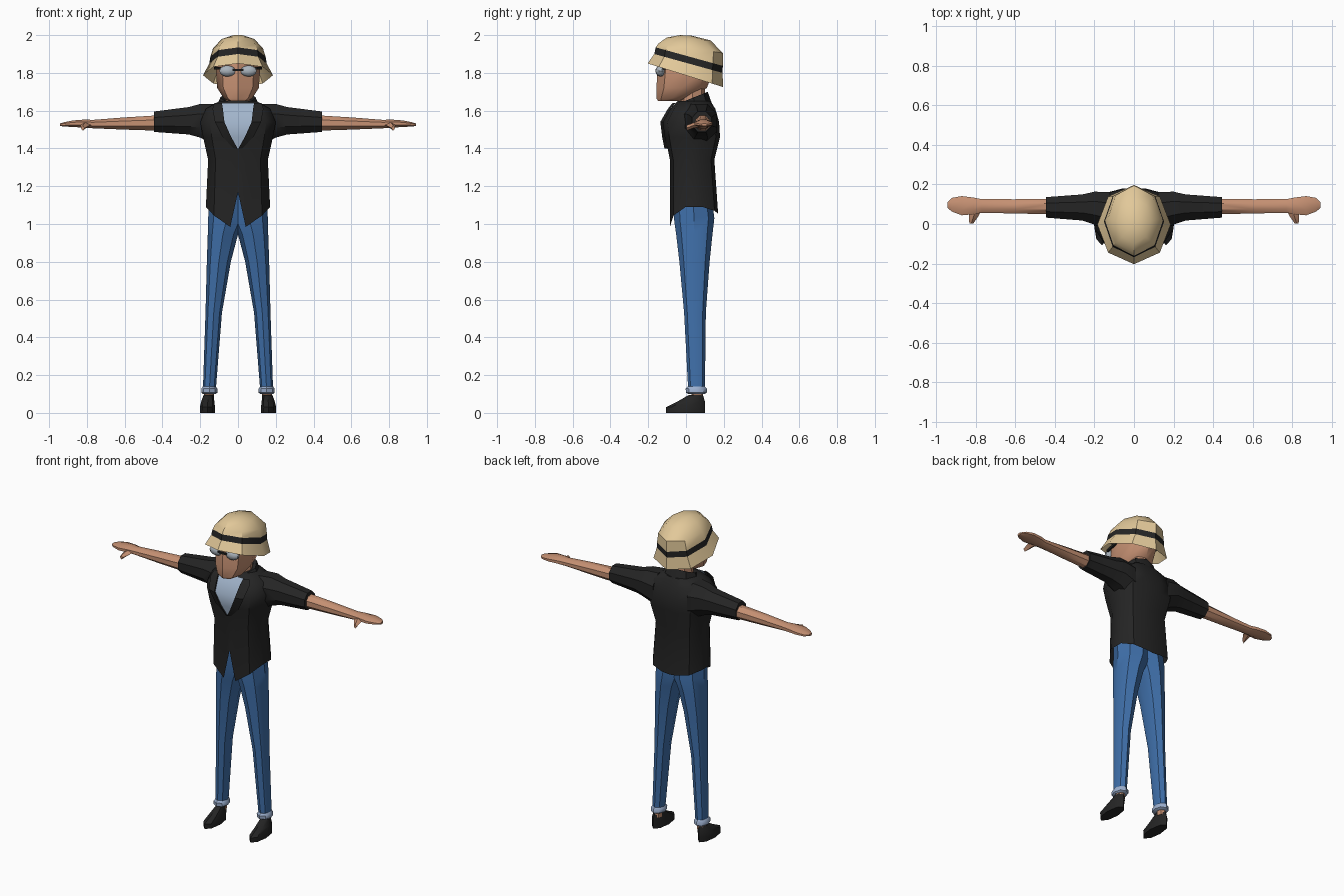
import bpy, bmesh, math
from mathutils import Vector

if "Cube" in bpy.data.objects:
    bpy.data.objects.remove(bpy.data.objects["Cube"])


def material(name, rgb):
    m = bpy.data.materials.new(name)
    m.diffuse_color = (*rgb, 1)
    m.use_nodes = True
    m.node_tree.nodes["Principled BSDF"].inputs["Base Color"].default_value = m.diffuse_color
    return m


SKIN = material("skin", (0.56, 0.28, 0.17))
STRAW = material("straw", (0.76, 0.58, 0.32))
BLACK = material("black", (0.018, 0.018, 0.018))
DENIM = material("denim", (0.05, 0.16, 0.40))
CUFF = material("cuff", (0.33, 0.43, 0.62))
SHIRT = material("shirt", (0.36, 0.46, 0.60))
LENS = material("lens", (0.40, 0.45, 0.50))


def finish(name, bm, mat, mirror=False, angle=40):
    bmesh.ops.recalc_face_normals(bm, faces=bm.faces)
    me = bpy.data.meshes.new(name)
    bm.to_mesh(me)
    bm.free()
    me.materials.append(mat)
    me.shade_smooth()
    me.set_sharp_from_angle(angle=math.radians(angle))
    ob = bpy.data.objects.new(name, me)
    bpy.context.collection.objects.link(ob)
    if mirror:
        ob.modifiers.new("mirror", 'MIRROR').use_mirror_merge = False
    return ob


def loft(name, rings, mat, caps=(True, True), closed=True, **kw):
    bm = bmesh.new()
    vs = [[bm.verts.new(p) for p in r] for r in rings]
    n = len(vs[0])
    for a, b in zip(vs, vs[1:]):
        for i in range(n if closed else n - 1):
            j = (i + 1) % n
            bm.faces.new((a[i], a[j], b[j], b[i]))
    if caps[0]:
        bm.faces.new(vs[0])
    if caps[1]:
        bm.faces.new(vs[-1])
    return finish(name, bm, mat, **kw)


def tilted(cx, rx, yf, zf, yb, zb, n=8):
    """Oval running from a front point to a back point, so it may tilt."""
    return [Vector((cx + rx * math.sin(t), (yf + yb) / 2 - (yb - yf) / 2 * math.cos(t),
                    (zf + zb) / 2 - (zb - zf) / 2 * math.cos(t)))
            for t in (2 * math.pi * i / n for i in range(n))]


def flat(z, x0, x1, yf, yb, n=8):
    return tilted((x0 + x1) / 2, (x1 - x0) / 2, yf, z, yb, z, n)


def across(x, y0, y1, z0, z1, n=8):
    """Oval facing sideways, for arms."""
    return [Vector((x, (y0 + y1) / 2 + (y1 - y0) / 2 * math.cos(t),
                    (z0 + z1) / 2 + (z1 - z0) / 2 * math.sin(t)))
            for t in (2 * math.pi * (i + 0.5) / n for i in range(n))]


# Bucket hat, tilted down at the back
brim = tilted(0, 0.185, -0.203, 1.85, 0.197, 1.725)
band0 = tilted(0, 0.152, -0.168, 1.90, 0.193, 1.80)
band1 = tilted(0, 0.146, -0.16, 1.935, 0.195, 1.837)
upper = tilted(0, 0.132, -0.145, 1.957, 0.195, 1.905)
crown = tilted(0, 0.085, -0.10, 1.988, 0.13, 1.972)
top = tilted(0, 0.03, -0.03, 2.0, 0.03, 1.997)
loft("hat_brim", [brim, band0], STRAW, caps=(False, False))
loft("hat_band", [band0, band1], BLACK, caps=(False, False))
loft("hat_crown", [band1, upper, crown, top], STRAW, caps=(False, True))

# Head and neck
loft("head", [flat(z, -r, r, a, b) for z, r, a, b in (
    (1.65, 0.05, -0.148, -0.03), (1.665, 0.075, -0.156, 0.01), (1.72, 0.11, -0.156, 0.11),
    (1.82, 0.118, -0.152, 0.15), (1.90, 0.11, -0.13, 0.15))], SKIN)
loft("neck", [flat(1.58, -0.068, 0.068, -0.03, 0.10), flat(1.76, -0.062, 0.062, -0.03, 0.10)], SKIN)

# Sunglasses
bm = bmesh.new()
bmesh.ops.create_uvsphere(bm, u_segments=10, v_segments=6, radius=1)
bmesh.ops.scale(bm, vec=(0.045, 0.026, 0.03), verts=bm.verts)
bmesh.ops.translate(bm, vec=(0.056, -0.136, 1.81), verts=bm.verts)
finish("sunglass_lens", bm, LENS, mirror=True)
loft("sunglass_bridge", [across(x, -0.164, -0.148, 1.808, 1.822, 4) for x in (-0.03, 0.03)], BLACK)
loft("sunglass_temple", [[Vector((x + dx, y, z)) for dx, z in ((-.006, 1.818), (.006, 1.818), (.006, 1.832), (-.006, 1.832))]
                         for x, y in ((0.095, -0.125), (0.122, 0.02))], BLACK, mirror=True)

# Jacket body with pointed front hem
HALF = [(0, -1), (.24, -1), (.75, -.85), (1, -.35), (1, .35), (.75, .85), (.3, 1), (0, 1)]
HEM = [1.17, 0.985, 1.045, 1.09, 1.09, 1.07, 1.055, 1.05]


def body(z, rx, yf, yb):
    zs = z if isinstance(z, list) else [z] * 8
    half = [Vector((u * rx, (yf + yb) / 2 + v * (yb - yf) / 2, h)) for (u, v), h in zip(HALF, zs)]
    return half + [Vector((-p.x, p.y, p.z)) for p in half[-2:0:-1]]


loft("jacket_body", [body(*r) for r in (
    (HEM, 0.17, -0.085, 0.17), (1.34, 0.158, -0.085, 0.15), (1.46, 0.185, -0.11, 0.18),
    (1.54, 0.20, -0.12, 0.175), (1.61, 0.17, -0.08, 0.155), (1.65, 0.10, -0.045, 0.13))],
    BLACK, caps=(False, True))
loft("jacket_collar", [tilted(0, 0.11, -0.05, 1.625, 0.14, 1.63), tilted(0, 0.094, -0.035, 1.64, 0.115, 1.70),
                       tilted(0, 0.07, -0.025, 1.635, 0.10, 1.685)], BLACK, caps=(False, False))

# Shirt showing in the neckline, with lapels beside it
ROWS = [(1.64, -0.062, 0.085, 0.04), (1.61, -0.086, 0.08, 0.055), (1.54, -0.126, 0.072, 0.05),
        (1.46, -0.116, 0.036, 0.045), (1.40, -0.104, 0.002, 0.02)]
loft("shirt_front", [[Vector((-w, y, z)), Vector((w, y, z))] for z, y, w, o in ROWS],
     SHIRT, caps=(False, False), closed=False)
loft("jacket_lapel", [[Vector((w, y + 0.005, z)), Vector((w, y - 0.01, z)), Vector((w + o, y + 0.006, z))]
                      for z, y, w, o in ROWS], BLACK, caps=(False, False), closed=False, mirror=True)

# Sleeves, arms with hands, thumbs
loft("jacket_sleeve", [across(*r) for r in (
    (0.12, -0.04, 0.17, 1.41, 1.645), (0.20, -0.01, 0.17, 1.45, 1.643),
    (0.26, 0.012, 0.155, 1.468, 1.625), (0.445, 0.028, 0.14, 1.483, 1.60))], BLACK, mirror=True)
loft("arm_and_hand", [across(*r) for r in (
    (0.40, 0.046, 0.13, 1.49, 1.58), (0.60, 0.05, 0.128, 1.497, 1.567), (0.77, 0.054, 0.128, 1.505, 1.553),
    (0.81, 0.046, 0.137, 1.508, 1.555), (0.87, 0.04, 0.145, 1.512, 1.55),
    (0.92, 0.06, 0.135, 1.515, 1.54), (0.942, 0.08, 0.112, 1.518, 1.533))], SKIN, mirror=True)
loft("thumb", [[Vector((x + w * math.cos(t), y, z + 0.014 * math.sin(t))) for t in (0, 1.57, 3.14, 4.71)]
               for x, y, z, w in ((0.80, 0.08, 1.528, 0.035), (0.81, 0.04, 1.522, 0.024), (0.822, 0.002, 1.508, 0.01))],
     SKIN, mirror=True)

# Trousers, turn-ups and shoes
loft("trouser_leg", [flat(*r) for r in (
    (0.115, 0.118, 0.186, 0.012, 0.10), (0.53, 0.085, 0.172, -0.01, 0.105),
    (0.80, 0.038, 0.165, -0.035, 0.125), (0.945, 0.0, 0.16, -0.052, 0.14),
    (1.03, -0.04, 0.158, -0.064, 0.15), (1.20, -0.06, 0.15, -0.065, 0.13))], DENIM, mirror=True)
loft("trouser_cuff", [flat(*r) for r in (
    (0.10, 0.118, 0.186, 0.012, 0.10), (0.107, 0.109, 0.194, 0.0, 0.11),
    (0.128, 0.109, 0.194, -0.002, 0.11), (0.14, 0.118, 0.186, 0.01, 0.10))], CUFF, mirror=True)
loft("ankle", [flat(0.07, 0.128, 0.18, 0.03, 0.09), flat(0.12, 0.128, 0.18, 0.03, 0.09)], SKIN, mirror=True)
loft("shoe", [flat(*r) for r in (
    (0.0, 0.122, 0.20, -0.105, 0.10), (0.03, 0.122, 0.202, -0.107, 0.10),
    (0.06, 0.125, 0.195, -0.045, 0.10), (0.095, 0.13, 0.182, 0.015, 0.09))], BLACK, mirror=True)
